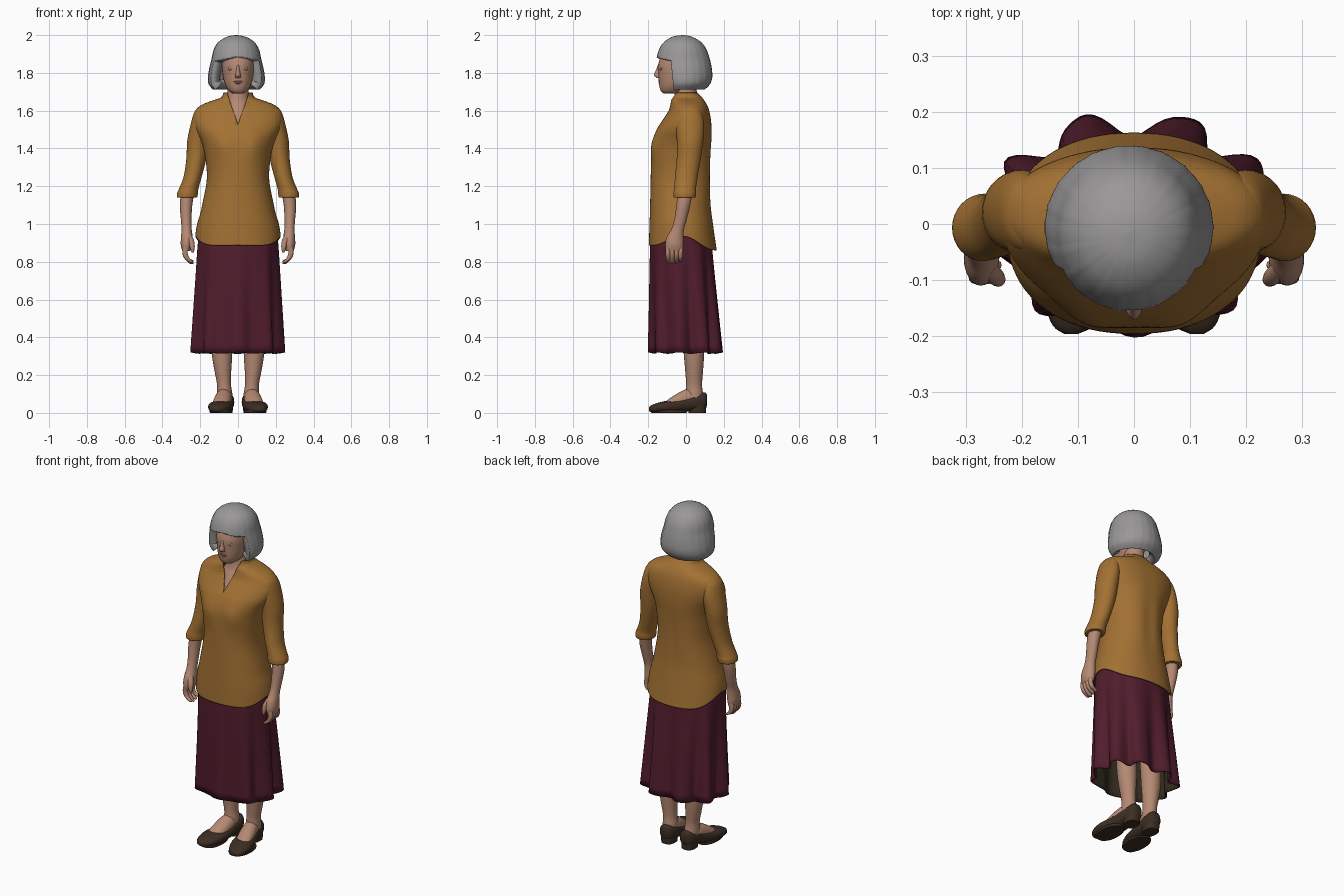
import bpy, bmesh, math
from mathutils import Vector

cube = bpy.data.objects.get("Cube")
if cube:
    bpy.data.objects.remove(cube)


def material(name, r, g, b):
    m = bpy.data.materials.new(name)
    m.use_nodes = True
    m.diffuse_color = (r, g, b, 1)
    m.node_tree.nodes["Principled BSDF"].inputs["Base Color"].default_value = (r, g, b, 1)
    return m


SKIN = material("skin", .46, .25, .17)
HAIR = material("grey hair", .32, .31, .31)
TUNIC = material("ochre cloth", .365, .165, .033)
SKIRT = material("burgundy cloth", .083, .012, .026)
SHOE = material("brown leather", .045, .027, .017)
LINING = material("dark lining", .03, .022, .012)
LIPS = material("lips", .38, .18, .125)
EYES = material("dark eyes", .12, .07, .055)


def smooth_path(rows, steps):
    """Catmull-Rom interpolation of section rows."""
    rows = [Vector(r) for r in rows]
    out = []
    for i in range(len(rows) - 1):
        a, b, c, d = rows[max(i - 1, 0)], rows[i], rows[i + 1], rows[min(i + 2, len(rows) - 1)]
        for k in range(steps):
            t = k / steps
            out.append(b + (c - a) * (t / 2) + (a * 2 - b * 5 + c * 4 - d) * (t * t / 2)
                       + (b * 3 - a - c * 3 + d) * (t ** 3 / 2))
    return out + [rows[-1]]


def loft(name, rows, mat, axis="z", n=32, power=2, steps=4, caps=(0, -1), warp=None, edit=None, shell=0):
    """Skin rounded sections; each row is (position, centre a, centre b, radius a, radius b)."""
    bm = bmesh.new()
    rings = []
    for t, a, b, ra, rb in smooth_path(rows, steps):
        ring = []
        for i in range(n):
            ang = math.tau * i / n
            c, s = math.cos(ang), math.sin(ang)
            p = a + ra * math.copysign(abs(c) ** (2 / power), c)
            q = b + rb * math.copysign(abs(s) ** (2 / power), s)
            v = Vector((p, q, t)) if axis == "z" else Vector((p, t, q))
            ring.append(bm.verts.new(warp(v, ang) if warp else v))
        rings.append(ring)
    for lo, hi in zip(rings, rings[1:]):
        for i in range(n):
            j = (i + 1) % n
            bm.faces.new((lo[i], lo[j], hi[j], hi[i]))
    for end in caps:
        bm.faces.new(rings[end])
    bmesh.ops.recalc_face_normals(bm, faces=bm.faces)
    if edit:
        edit(bm)
    me = bpy.data.meshes.new(name)
    bm.to_mesh(me)
    bm.free()
    me.materials.append(mat)
    ob = bpy.data.objects.new(name, me)
    bpy.context.collection.objects.link(ob)
    if shell:
        mod = ob.modifiers.new("thickness", "SOLIDIFY")
        mod.thickness, mod.offset = shell, -1
        if mat != HAIR:
            me.materials.append(LINING)
            mod.material_offset = 1
    finish(ob)


def finish(ob):
    bpy.ops.object.select_all(action="DESELECT")
    ob.select_set(True)
    bpy.context.view_layer.objects.active = ob
    bpy.ops.object.shade_smooth_by_angle(angle=math.radians(50))


def front_back(rows):
    """Turn (z, half width, front y, back y) into loft rows."""
    return [(z, 0, (f + b) / 2, w, (b - f) / 2) for z, w, f, b in rows]


def ellipsoid(name, loc, scale, mat):
    bpy.ops.mesh.primitive_uv_sphere_add(segments=16, ring_count=10, location=loc)
    ob = bpy.context.object
    ob.name, ob.scale = name, scale
    ob.data.materials.append(mat)
    finish(ob)


def cut(bm, point, normal, keep):
    """Slice only the chosen faces with a plane."""
    faces = [f for f in bm.faces if keep(f.calc_center_median())]
    geom = set(faces)
    for f in faces:
        geom.update(f.edges, f.verts)
    bmesh.ops.bisect_plane(bm, geom=list(geom), plane_co=point, plane_no=normal)


def remove(bm, rule):
    bmesh.ops.delete(bm, geom=[f for f in bm.faces if rule(f.calc_center_median())], context="FACES")


# Tunic with sloping shoulders, curved shirt-tail hem and open V neck
def tunic_shape(v, ang):
    low = max(0, min(1, (1.05 - v.z) / .18))
    side = abs(math.cos(ang)) ** 6
    v.z += low * (.065 * side - .014 * math.sin(ang) - .006)
    if v.y < 0:
        v.y -= .012 * math.exp(-((v.z - 1.41) / .07) ** 2 - ((abs(v.x) - .085) / .05) ** 2)
    else:
        v.y -= .008 * math.exp(-(v.x / .04) ** 2 - ((v.z - 1.25) / .2) ** 2)
    return v


def open_neck(bm):
    for s in (-1, 1):
        cut(bm, (0, 0, 1.53), (s, 0, -.36), lambda c: c.y < -.02 and c.z > 1.48)
    remove(bm, lambda c: c.y < -.02 and abs(c.x) < (c.z - 1.53) * .36)


loft("tunic", front_back([
    (1.695, .078, -.07, .062), (1.67, .09, -.08, .085), (1.65, .145, -.082, .10),
    (1.628, .197, -.084, .113), (1.597, .228, -.094, .124), (1.55, .237, -.124, .133),
    (1.5, .225, -.155, .137), (1.44, .196, -.176, .137), (1.37, .176, -.184, .134),
    (1.24, .165, -.187, .132), (1.1, .19, -.19, .134), (1.0, .212, -.193, .145),
    (.93, .222, -.195, .155), (.88, .226, -.196, .163)]),
    TUNIC, n=80, power=2.2, steps=5, caps=(), warp=tunic_shape, edit=open_neck, shell=.006)


# Skirt with rounded folds deepening toward the hem
def skirt_folds(v, ang):
    depth = max(0, min(1, (.97 - v.z) / .65))
    wave = math.cos(9 * (ang - math.pi / 2) + math.pi) + .2 * math.cos(17 * ang + 1)
    k = 1 + .1 * depth * wave * (1.2 if v.y > 0 else .7)
    return Vector((v.x * k, v.y * k, v.z + .004 * depth * wave))


loft("skirt", front_back([(.99, .2, -.175, .125), (.9, .212, -.187, .138), (.75, .219, -.188, .15),
                          (.55, .227, -.187, .166), (.317, .236, -.187, .183)]),
     SKIRT, n=128, power=2.2, steps=4, caps=(), warp=skirt_folds, shell=.006)

# Head, neck and face
loft("neck", front_back([(1.78, .052, -.06, .055), (1.70, .056, -.06, .057), (1.645, .064, -.068, .057),
                         (1.6, .08, -.09, .05), (1.5, .09, -.14, .04)]), SKIN)
loft("head", front_back([
    (1.69, .022, -.115, -.05), (1.702, .046, -.132, -.01), (1.735, .067, -.142, .03),
    (1.79, .081, -.146, .07), (1.85, .085, -.146, .08), (1.92, .075, -.115, .07),
    (1.955, .04, -.07, .04)]), SKIN, power=2.1)
loft("nose", [(1.85, 0, -.138, .006, .008), (1.815, 0, -.145, .009, .014), (1.79, 0, -.149, .014, .021),
              (1.777, 0, -.145, .015, .014), (1.772, 0, -.14, .012, .01)], SKIN, n=16)
ellipsoid("upper_lip", (0, -.14, 1.754), (.024, .007, .004), LIPS)
ellipsoid("lower_lip", (0, -.139, 1.746), (.02, .0075, .005), LIPS)
for s, side in ((-1, "right"), (1, "left")):
    ellipsoid(side + "_eyelid", (s * .035, -.131, 1.822), (.017, .008, .01), SKIN)
    ellipsoid(side + "_eye", (s * .035, -.136, 1.82), (.01, .004, .002), EYES)


# Bob haircut with a fringe
def strands(v, ang):
    k = 1 + .004 * math.cos(22 * ang) + .004 * math.cos(37 * ang)
    return Vector((v.x * k - .009, v.y * k, v.z))


def open_face(bm):
    low = lambda c: c.y < 0 and c.z < 1.92
    cut(bm, (0, -.074, 1.8), (0, 1, .1), low)
    for s in (-1, 1):
        cut(bm, (0, 0, 1.888), (s * .2, 0, 1), low)
    remove(bm, lambda c: c.y + .1 * (c.z - 1.8) < -.074 and c.z < 1.888 - .2 * abs(c.x))


loft("hair", front_back([
    (2.0, .004, -.02, -.012), (1.992, .048, -.07, .03), (1.965, .093, -.115, .078),
    (1.925, .119, -.142, .108), (1.87, .132, -.157, .127), (1.82, .144, -.155, .137),
    (1.775, .15, -.15, .139), (1.74, .146, -.14, .127), (1.712, .124, -.125, .1)]),
    HAIR, n=96, steps=5, caps=(0,), warp=strands, edit=open_face, shell=.052)

for s, side in ((-1, "right"), (1, "left")):
    def part(name, rows, mat, **kw):
        loft(side + "_" + name, [(t, s * a, b, ra, rb) for t, a, b, ra, rb in rows], mat, **kw)

    # Sleeve, turned cuff, forearm and palm
    part("sleeve", [
        (1.62, .175, .015, .03, .045), (1.595, .187, .016, .043, .064), (1.53, .197, .02, .053, .076),
        (1.44, .213, .022, .056, .07), (1.35, .22, .015, .053, .064), (1.25, .24, .002, .048, .06),
        (1.19, .26, -.005, .051, .058), (1.165, .267, -.006, .055, .06), (1.143, .27, -.007, .054, .058),
        (1.14, .27, -.007, .048, .053)], TUNIC)
    part("forearm", [
        (1.18, .264, -.004, .036, .04), (1.1, .275, -.014, .033, .037), (1.02, .274, -.03, .028, .033),
        (.97, .272, -.045, .027, .034), (.93, .271, -.058, .031, .044), (.89, .273, -.062, .03, .048),
        (.858, .274, -.062, .021, .044)], SKIN, n=24)

    # Curled fingers and thumb
    for i, name in enumerate(("index", "middle", "ring", "little")):
        y = -.095 + .022 * i
        tip = .795 + .006 * abs(i - 1)
        part(name + "_finger", [(.88, .276, y, .014, .013), (.85, .281, y, .014, .0125),
                                (.82, .271, y, .014, .012), (tip, .25, y, .013, .011),
                                (tip - .007, .243, y, .005, .005)], SKIN, n=12)
    part("thumb", [(.945, .262, -.075, .015, .015), (.91, .248, -.092, .016, .015),
                   (.875, .242, -.1, .013, .012), (.85, .24, -.102, .006, .006)], SKIN, n=12)

    # Lower leg and instep
    part("leg", [
        (.55, .085, .03, .06, .06), (.4, .085, .038, .056, .056), (.3, .084, .042, .053, .053),
        (.22, .08, .043, .044, .047), (.15, .074, .043, .037, .042), (.1, .071, .044, .041, .046),
        (.05, .071, .044, .039, .047)], SKIN, n=24)
    part("instep", [(.05, .072, .075, .036, .042), (.01, .075, .076, .043, .052), (-.04, .083, .062, .046, .044),
                    (-.09, .092, .045, .043, .029), (-.12, .097, .035, .032, .015)], SKIN, axis="y", n=24)

    # Slip-on shoe with a low heel, scooped around the foot opening
    def scoop(v, ang):
        inside = max(0, 1 - abs(v.y + .01) / .1)
        v.z -= .025 * inside * max(0, math.sin(ang)) ** 3
        return v

    part("shoe", [
        (.112, .066, .068, .014, .025), (.1, .066, .066, .036, .042), (.06, .067, .06, .047, .045),
        (.01, .073, .05, .051, .042), (-.05, .084, .038, .059, .037), (-.1, .094, .033, .063, .032),
        (-.15, .102, .027, .054, .026), (-.182, .108, .022, .036, .019), (-.196, .112, .02, .012, .01)],
         SHOE, axis="y", n=32, power=2.4, warp=scoop)
    part("heel", [(.05, .067, .06, .043, .048), (.02, .067, .06, .04, .047), (0, .067, .06, .038, .046)],
         SHOE, n=24, power=2.5)
    part("sole", [(.014, .093, -.09, .058, .095), (.006, .093, -.09, .059, .096), (0, .093, -.09, .056, .093)],
         SHOE, n=24, power=2.2)
